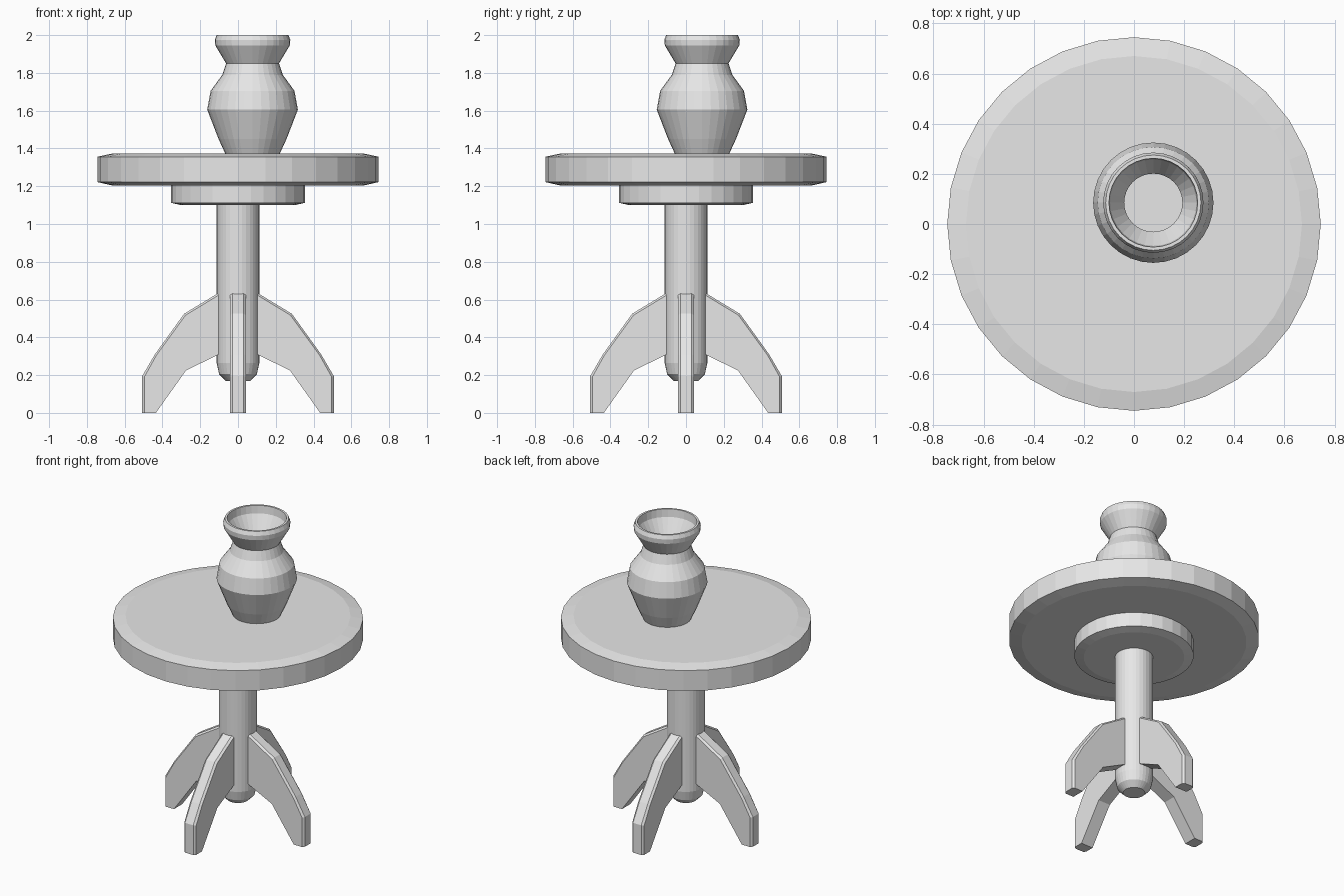
import bpy
import bmesh
import math

if "Cube" in bpy.data.objects:
    bpy.data.objects.remove(bpy.data.objects["Cube"])

grey = bpy.data.materials.new("plain grey")
grey.diffuse_color = (0.8, 0.8, 0.8, 1)
grey.use_nodes = True
grey.node_tree.nodes["Principled BSDF"].inputs["Base Color"].default_value = grey.diffuse_color


def finish(name, bm):
    bmesh.ops.recalc_face_normals(bm, faces=bm.faces)
    mesh = bpy.data.meshes.new(name)
    bm.to_mesh(mesh)
    bm.free()
    mesh.materials.append(grey)
    obj = bpy.data.objects.new(name, mesh)
    bpy.context.collection.objects.link(obj)
    return obj


def lathe(name, profile, sides=32, centre=(0, 0)):
    """Turn an (r, z) profile around a vertical axis and cap both ends."""
    bm = bmesh.new()
    rings = []
    for r, z in profile:
        rings.append([bm.verts.new((centre[0] + r * math.cos(2 * math.pi * i / sides),
                                    centre[1] + r * math.sin(2 * math.pi * i / sides), z))
                      for i in range(sides)])
    for a, b in zip(rings, rings[1:]):
        for i in range(sides):
            j = (i + 1) % sides
            bm.faces.new((a[i], a[j], b[j], b[i]))
    bm.faces.new(rings[0][::-1])
    bm.faces.new(rings[-1])
    return finish(name, bm)


# Round top, the collar under it and the central column
lathe("table_top", [(0.67, 1.205), (0.745, 1.222), (0.745, 1.356), (0.67, 1.372)])
lathe("collar", [(0.30, 1.10), (0.355, 1.112), (0.355, 1.21)])
lathe("column", [(0.065, 0.17), (0.10, 0.205), (0.113, 0.265), (0.113, 1.105)])

# Vase, outside then inside down to its floor
lathe("vase", [(0.143, 1.37), (0.18, 1.45), (0.24, 1.605), (0.222, 1.705), (0.16, 1.79),
               (0.14, 1.85), (0.197, 1.945), (0.20, 1.975), (0.19, 2.0),
               (0.177, 2.0), (0.172, 1.95), (0.116, 1.855), (0.135, 1.78),
               (0.195, 1.70), (0.212, 1.605), (0.155, 1.46), (0.125, 1.40)], centre=(0.077, 0.085))

# Four curved legs: outline in (distance, z), with chamfered outer edges
outer = [(0.09, 0.643), (0.285, 0.525), (0.44, 0.31), (0.507, 0.195), (0.507, 0.0)]
shoulder = [(0.09, 0.631), (0.278, 0.517), (0.432, 0.305), (0.495, 0.192), (0.495, 0.0)]
inner = [(0.09, 0.315), (0.275, 0.225), (0.435, 0.0)]
half = 0.043


def leg(name, angle):
    bm = bmesh.new()
    ca, sa = math.cos(angle), math.sin(angle)

    def row(points, w):
        return [bm.verts.new((d * ca - w * sa, d * sa + w * ca, z)) for d, z in points]

    ridge = [row(outer, s * (half - 0.013)) for s in (-1, 1)]
    edge = [row(shoulder, s * half) for s in (-1, 1)]
    under = [row(inner, s * half) for s in (-1, 1)]
    for a, b in ((edge[0], ridge[0]), (ridge[0], ridge[1]),
                 (ridge[1], edge[1]), (under[1], under[0])):
        for i in range(len(a) - 1):
            bm.faces.new((a[i], a[i + 1], b[i + 1], b[i]))
    for s in (0, 1):
        e, u = edge[s], under[s]
        bm.faces.new((e[0], e[1], u[1], u[0]))
        bm.faces.new((e[1], e[2], u[1]))
        bm.faces.new((e[2], e[3], u[2], u[1]))
        bm.faces.new((e[3], e[4], u[2]))
    for k in (0, -1):
        bm.faces.new((edge[0][k], ridge[0][k], ridge[1][k], edge[1][k], under[1][k], under[0][k]))
    return finish(name, bm)


for i, side in enumerate(("right", "back", "left", "front")):
    leg(side + "_leg", i * math.pi / 2)
